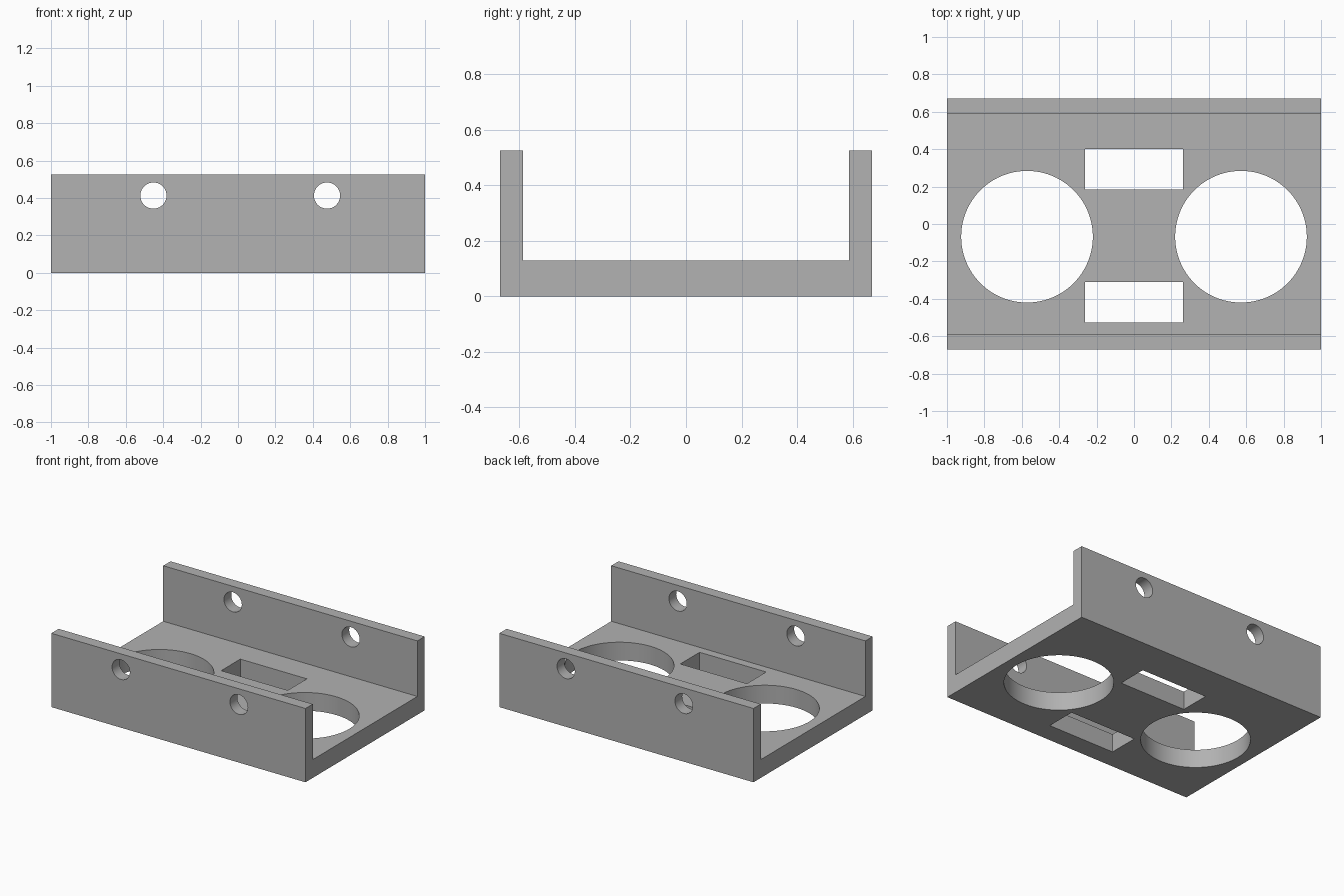
import bpy
import bmesh
from mathutils import Vector

cube = bpy.data.objects.get("Cube")
if cube:
    bpy.data.objects.remove(cube, do_unlink=True)

# Overall sizes
HALF_LENGTH, HALF_WIDTH, HEIGHT = 1.0, 0.67, 0.525
INNER, FLOOR = 0.588, 0.13

grey = bpy.data.materials.new("plain grey")
grey.use_nodes = True
colour = (0.445, 0.445, 0.445, 1)
grey.diffuse_color = colour
grey.node_tree.nodes["Principled BSDF"].inputs["Base Color"].default_value = colour


def make_prism(name, outline, direction):
    """Extrude a closed outline along a direction into a solid object."""
    bm = bmesh.new()
    face = bm.faces.new([bm.verts.new(p) for p in outline])
    swept = bmesh.ops.extrude_face_region(bm, geom=[face], use_keep_orig=True)
    moved = [g for g in swept["geom"] if isinstance(g, bmesh.types.BMVert)]
    bmesh.ops.translate(bm, verts=moved, vec=Vector(direction))
    bmesh.ops.recalc_face_normals(bm, faces=bm.faces)
    mesh = bpy.data.meshes.new(name)
    bm.to_mesh(mesh)
    bm.free()
    mesh.materials.append(grey)
    obj = bpy.data.objects.new(name, mesh)
    bpy.context.collection.objects.link(obj)
    return obj


def box_cutter(name, x0, x1, y0, y1):
    outline = [(x0, y0, -0.1), (x1, y0, -0.1), (x1, y1, -0.1), (x0, y1, -0.1)]
    return make_prism(name, outline, (0, 0, 0.4))


def round_cutter(name, radius, depth, location, rotation=(0, 0, 0), sides=96):
    bpy.ops.mesh.primitive_cylinder_add(vertices=sides, radius=radius, depth=depth,
                                        location=location, rotation=rotation)
    obj = bpy.context.object
    obj.name = name
    obj.data.materials.append(grey)
    return obj


# U-shaped channel: floor with two upright side walls
profile = [(-HALF_WIDTH, 0), (HALF_WIDTH, 0), (HALF_WIDTH, HEIGHT), (INNER, HEIGHT),
           (INNER, FLOOR), (-INNER, FLOOR), (-INNER, HEIGHT), (-HALF_WIDTH, HEIGHT)]
bracket = make_prism("channel_bracket", [(-HALF_LENGTH, y, z) for y, z in profile],
                     (2 * HALF_LENGTH, 0, 0))

cutters = []
# Two large round openings in the floor
for side in (-1, 1):
    cutters.append(round_cutter("floor_opening_cutter", 0.352, 0.4,
                                (side * 0.572, -0.068, FLOOR / 2)))
# Two rectangular slots between them
for y0, y1 in ((0.185, 0.4), (-0.527, -0.31)):
    cutters.append(box_cutter("slot_cutter", -0.262, 0.262, y0, y1))
# Two screw holes running straight through both walls
for x in (-0.452, 0.476):
    cutters.append(round_cutter("screw_hole_cutter", 0.07, 2, (x, 0, 0.413),
                                (1.5707963, 0, 0), 64))

bpy.ops.object.select_all(action="DESELECT")
bracket.select_set(True)
bpy.context.view_layer.objects.active = bracket
for cutter in cutters:
    cutter.hide_render = True
    cut = bracket.modifiers.new("cut", "BOOLEAN")
    cut.operation = "DIFFERENCE"
    cut.solver = "EXACT"
    cut.object = cutter
    bpy.ops.object.modifier_apply(modifier=cut.name)
for cutter in cutters:
    bpy.data.objects.remove(cutter, do_unlink=True)

# Smooth hole walls, crisp edges
bpy.ops.object.shade_smooth_by_angle()
